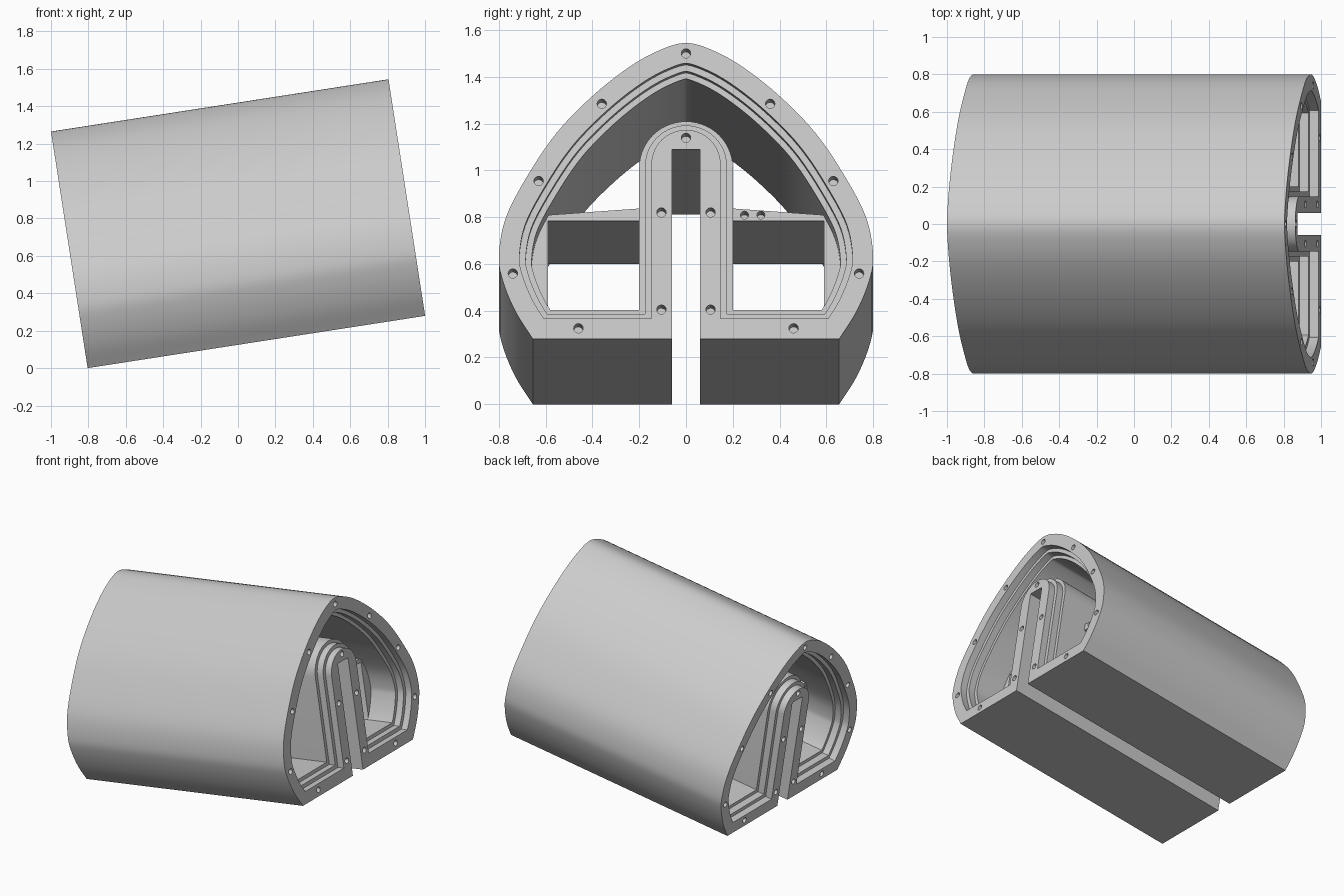
import bpy, bmesh, math
from mathutils import Matrix, Vector

if "Cube" in bpy.data.objects:
    bpy.data.objects.remove(bpy.data.objects["Cube"])

TILT = math.radians(8.8)
LENGTH, SLOT, SLOT_TOP = 1.826, 0.06, 0.82
ARCH_W, ARCH_TOP, WALL = 0.2, 0.956, 0.14
PLACE = Matrix.Translation((-0.804, 0, 0)) @ Matrix.Rotation(-TILT, 4, 'Y')

grey = bpy.data.materials.new("light_grey")
grey.diffuse_color = (0.6, 0.6, 0.6, 1)
grey.use_nodes = True
grey.node_tree.nodes["Principled BSDF"].inputs["Base Color"].default_value = grey.diffuse_color


def new_object(name, bm):
    bmesh.ops.recalc_face_normals(bm, faces=bm.faces)
    me = bpy.data.meshes.new(name)
    bm.to_mesh(me)
    bm.free()
    me.materials.append(grey)
    ob = bpy.data.objects.new(name, me)
    bpy.context.collection.objects.link(ob)
    return ob


def prism(name, outline, x0, x1):
    """Extrude a (y, z) outline along x."""
    bm = bmesh.new()
    face = bm.faces.new([bm.verts.new((x0, y, z)) for y, z in outline])
    geo = bmesh.ops.extrude_face_region(bm, geom=[face])["geom"]
    bmesh.ops.translate(bm, vec=(x1 - x0, 0, 0),
                        verts=[g for g in geo if isinstance(g, bmesh.types.BMVert)])
    return new_object(name, bm)


def rods(name, points, spans, radius):
    """Cylinders along x at (y, z) points, one for every (x0, x1) span."""
    bm = bmesh.new()
    for y, z in points:
        for a, b in spans:
            m = Matrix.Translation(((a + b) / 2, y, z)) @ Matrix.Rotation(math.pi / 2, 4, 'Y')
            bmesh.ops.create_cone(bm, cap_ends=True, segments=20, radius1=radius,
                                  radius2=radius, depth=b - a, matrix=m)
    return new_object(name, bm)


def cut(ob, cutter):
    mod = ob.modifiers.new("cut", 'BOOLEAN')
    mod.operation, mod.solver, mod.object = 'DIFFERENCE', 'EXACT', cutter
    bpy.context.view_layer.objects.active = ob
    bpy.ops.object.modifier_apply(modifier=mod.name)
    bpy.data.objects.remove(cutter)


def mirrored(half):
    """Close a right-hand path that starts and ends on, or beside, y = 0."""
    return half + [(-y, z) for y, z in reversed(half) if y > 1e-6]


# Right half of the shell profile, bottom corner to apex, smoothed by a spline
KEYS = [(.655, 0), (.73, .12), (.783, .25), (.8, .36), (.77, .525), (.675, .71),
        (.55, .895), (.395, 1.055), (.24, 1.178), (.11, 1.25), (0, 1.28)]


def spline(keys, steps=5):
    k = [Vector(p) for p in keys]
    k = [2 * k[0] - k[1]] + k + [Vector((-k[-2].x, k[-2].y))]
    out = []
    for a, b, c, d in zip(k, k[1:], k[2:], k[3:]):
        for i in range(steps):
            t = i / steps
            out.append(0.5 * (2 * b + (c - a) * t + (2 * a - 5 * b + 4 * c - d) * t * t
                              + (3 * b - a - 3 * c + d) * t ** 3))
    return out + [k[-2]]


CURVE = spline(KEYS)


def inset_curve(d):
    """Shell curve moved inwards by d, trimmed at the floor height d."""
    pts = []
    for i, p in enumerate(CURVE):
        t = (CURVE[min(i + 1, len(CURVE) - 1)] - CURVE[max(i - 1, 0)]).normalized()
        if i == len(CURVE) - 1:
            t = Vector((-1, 0))
        pts.append(p + Vector((-t.y, t.x)) * d)
    j = next(i for i, p in enumerate(pts) if p.y > d)
    a, b = pts[max(j - 1, 0)], pts[j]
    start = a.lerp(b, (d - a.y) / (b.y - a.y))
    return [(start.x, d)] + [(p.x, p.y) for p in pts[j:]]


def cavity(d):
    """Hollow between the shell and the central arch, at inset d."""
    r = ARCH_W - (WALL - d)
    c = ARCH_TOP - ARCH_W
    arch = [(r * math.sin(a), c + r * math.cos(a))
            for a in (i * math.pi / 28 for i in range(15))]
    curve = inset_curve(d)
    right = arch + [(r, d)] + curve
    return right + [(-y, z) for y, z in reversed(right) if y > 1e-6]


# Shell with the central slot running its full length
outer = [(SLOT, SLOT_TOP), (SLOT, 0)] + [(p.x, p.y) for p in CURVE]
shell = prism("shell", mirrored(outer), 0, LENGTH)
cut(shell, prism("hollow", cavity(WALL), -0.1, LENGTH + 0.1))

# Two stepped gasket seats at each open end
for inset, depth in ((0.115, 0.10), (0.088, 0.05)):
    cut(shell, prism("seat_front", cavity(inset), LENGTH - depth, LENGTH + 0.1))
    cut(shell, prism("seat_back", cavity(inset), -0.1, depth))

# Screw holes around the rims and on the arch
side = [(.36, 1.017), (.63, .683), (.74, .283), (.46, .046), (.105, .127), (.105, .547)]
holes = [(0, 1.235), (0, .87)] + [(s * y, z) for y, z in side for s in (1, -1)]
cut(shell, rods("screw_holes", holes, ((-0.05, 0.09), (LENGTH - 0.09, LENGTH + 0.05)), 0.02))

# Shelves and side panels inside, either side of the arch
parts = [shell]
X0, X1 = 0.31, 1.52
for s, label in ((1, "back"), (-1, "front")):
    shelf = prism(label + "_shelf",
                  [(s * y, z) for y, z in ((.19, .558), (.66, .558), (.66, .578), (.19, .612))], X0, X1)
    if s > 0:  # pair of cable holes
        cut(shelf, rods("cable_holes", [(.25, .583), (.32, .583)], ((X1 - 0.1, X1 + 0.1),), 0.017))
    panel = prism(label + "_side_panel",
                  [(s * y, z) for y, z in ((.57, .12), (.59, .17), (.59, .56), (.67, .56), (.67, .12))], X0, X1)
    parts += [shelf, panel]

# Tilt everything and smooth the curved surfaces
for ob in parts:
    ob.data.transform(PLACE)
    ob.data.shade_smooth()
    ob.data.set_sharp_from_angle(angle=math.radians(25))
